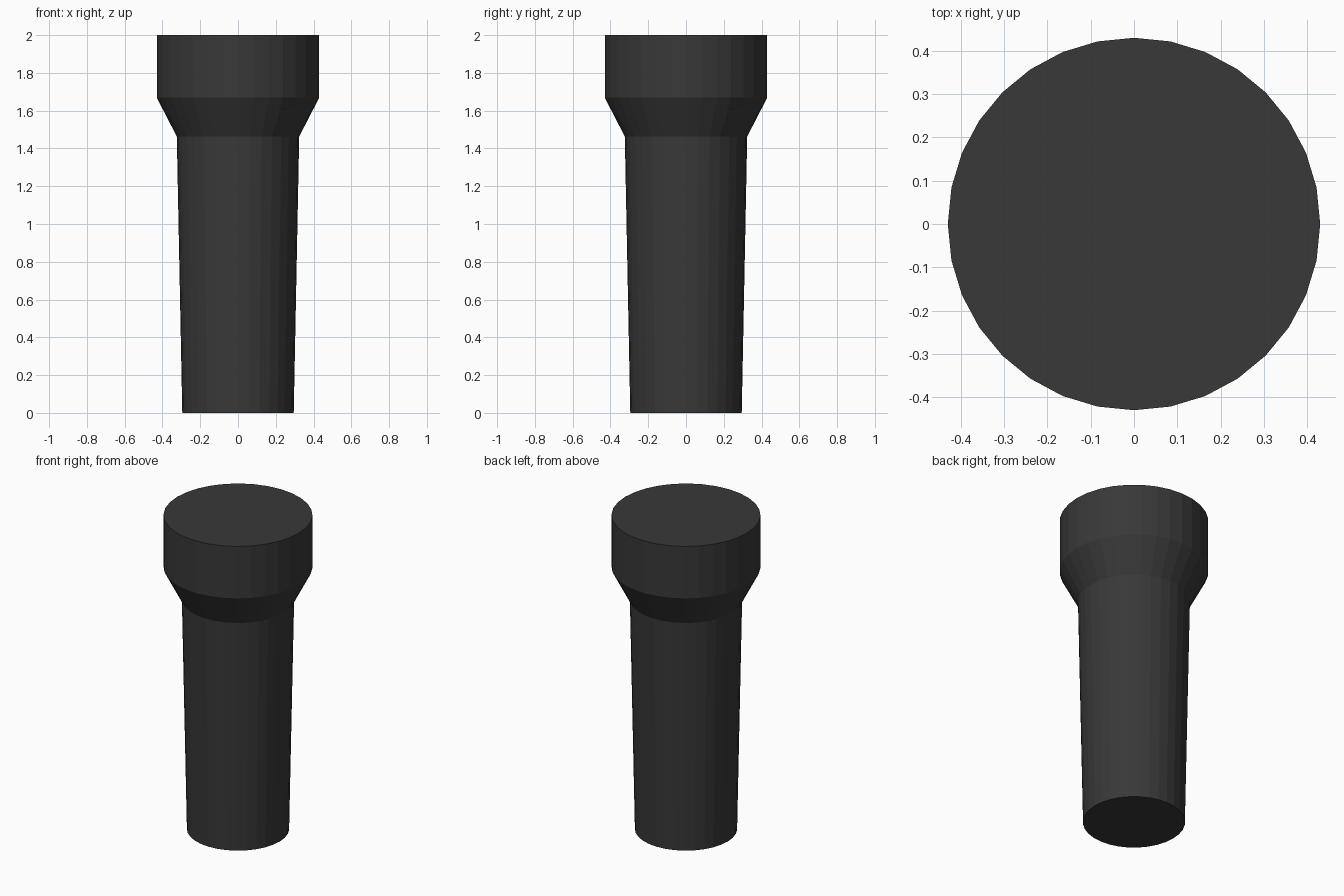
import bpy
import bmesh
from math import cos, sin, tau

if "Cube" in bpy.data.objects:
    bpy.data.objects.remove(bpy.data.objects["Cube"])

SIDES = 32

# Silhouette from the base up: (radius, height)
PROFILE = [(0.295, 0.0), (0.324, 1.463), (0.43, 1.669), (0.43, 2.0)]

dark = bpy.data.materials.new("dark_grey")
dark.diffuse_color = (0.04, 0.04, 0.04, 1.0)
dark.use_nodes = True
dark.node_tree.nodes["Principled BSDF"].inputs["Base Color"].default_value = dark.diffuse_color


def lathe(name, profile):
    """Stack flat-sided rings and close both ends."""
    bm = bmesh.new()
    rings = [[bm.verts.new((r * cos(tau * i / SIDES), r * sin(tau * i / SIDES), z))
              for i in range(SIDES)] for r, z in profile]
    for low, high in zip(rings, rings[1:]):
        for i in range(SIDES):
            j = (i + 1) % SIDES
            bm.faces.new((low[i], low[j], high[j], high[i]))
    bm.faces.new(rings[0][::-1])
    bm.faces.new(rings[-1])
    mesh = bpy.data.meshes.new(name)
    bm.to_mesh(mesh)
    bm.free()
    mesh.materials.append(dark)
    obj = bpy.data.objects.new(name, mesh)
    bpy.context.collection.objects.link(obj)
    return obj


# Tapered handle, flared neck and wide head in one closed body
lathe("flashlight_body", PROFILE)
